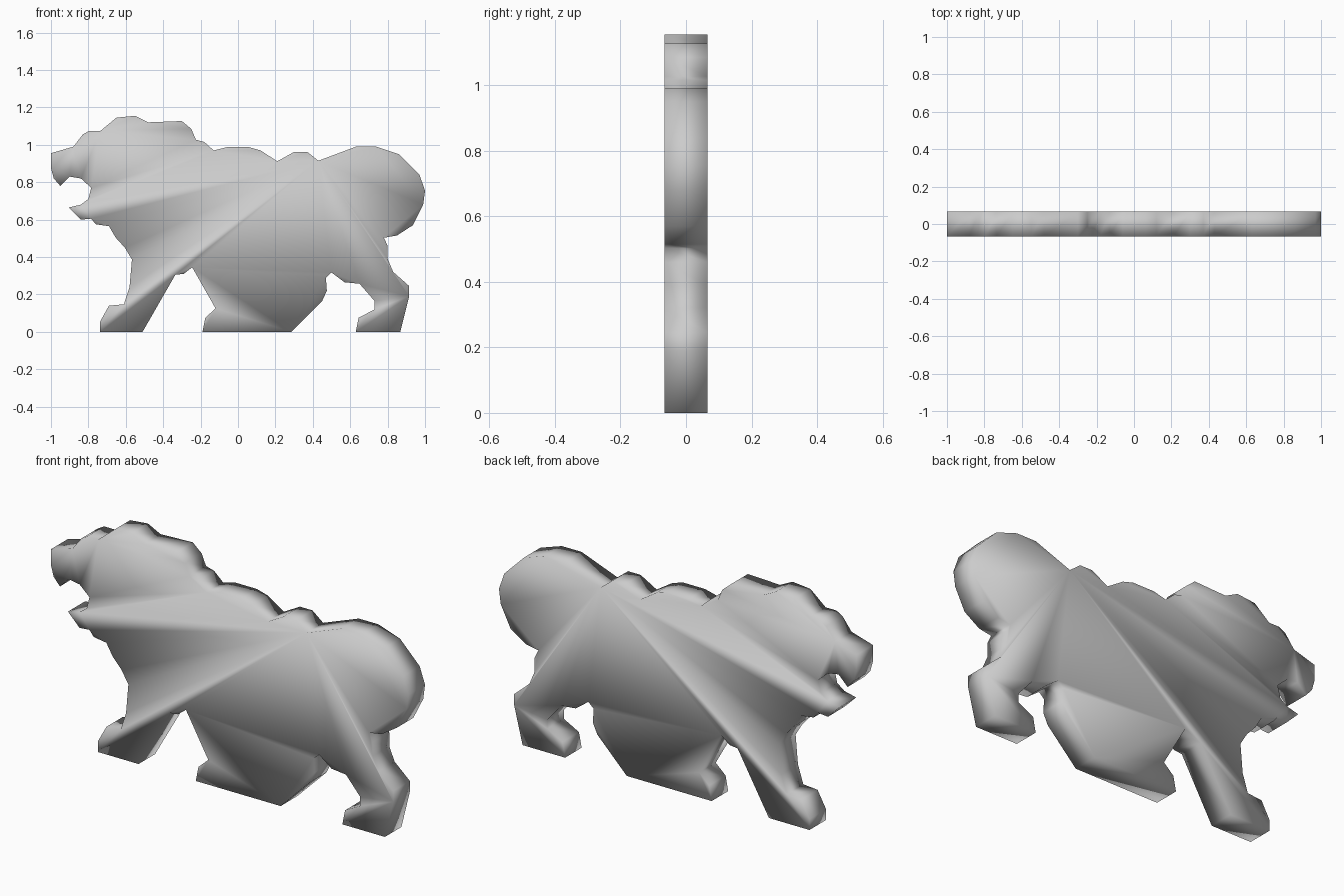
import bpy, bmesh

HALF_THICKNESS = 0.066

# Silhouette of the animal (x, z), clockwise from the muzzle
outline = [
    # brow, mane and shoulder
    (-1.0, .955), (-.88, .99), (-.83, 1.055), (-.795, 1.075), (-.735, 1.075),
    (-.65, 1.145), (-.55, 1.155), (-.48, 1.12), (-.30, 1.127), (-.25, 1.085),
    (-.225, 1.027), (-.18, 1.015), (-.13, .97),
    # back and rump
    (-.06, .987), (.06, .987), (.12, .97), (.21, .912), (.30, .962), (.37, .962),
    (.43, .915), (.63, .99), (.74, .99), (.86, .95), (.97, .84), (1.0, .755),
    (.99, .68), (.935, .57), (.85, .515), (.78, .503),
    # hind leg
    (.80, .46), (.80, .39), (.83, .32), (.915, .245), (.915, .19), (.868, 0),
    (.63, 0), (.645, .075), (.73, .12), (.73, .165), (.65, .257), (.57, .265),
    (.50, .317), (.47, .29), (.475, .22), (.45, .165),
    # middle legs
    (.285, 0), (-.19, 0), (-.175, .075), (-.12, .125), (-.245, .345), (-.29, .31),
    (-.335, .305),
    # foreleg and chest
    (-.51, 0), (-.737, 0), (-.737, .055), (-.69, .14), (-.61, .147), (-.58, .24),
    (-.567, .387), (-.605, .45), (-.655, .505), (-.69, .565),
    # jaw, open mouth and nose
    (-.76, .575), (-.785, .605), (-.84, .60), (-.905, .665), (-.84, .68),
    (-.80, .71), (-.785, .77), (-.84, .82), (-.90, .83), (-.95, .78),
    (-.985, .82), (-1.0, .875),
]

# Extrude the silhouette into a thick plate
bm = bmesh.new()
front = bm.faces.new([bm.verts.new((x, -HALF_THICKNESS, z)) for x, z in outline])
ext = bmesh.ops.extrude_face_region(bm, geom=[front], use_keep_orig=True)
moved = [v for v in ext["geom"] if isinstance(v, bmesh.types.BMVert)]
bmesh.ops.translate(bm, verts=moved, vec=(0, 2 * HALF_THICKNESS, 0))
bmesh.ops.recalc_face_normals(bm, faces=bm.faces)
bmesh.ops.triangulate(bm, faces=[f for f in bm.faces if len(f.verts) > 4],
                      ngon_method='EAR_CLIP')

# Fully smooth shading gives the soft pillowed look
for f in bm.faces:
    f.smooth = True
mesh = bpy.data.meshes.new("animal_plaque")
bm.to_mesh(mesh)
bm.free()
plaque = bpy.data.objects.new("animal_plaque", mesh)
bpy.context.collection.objects.link(plaque)
